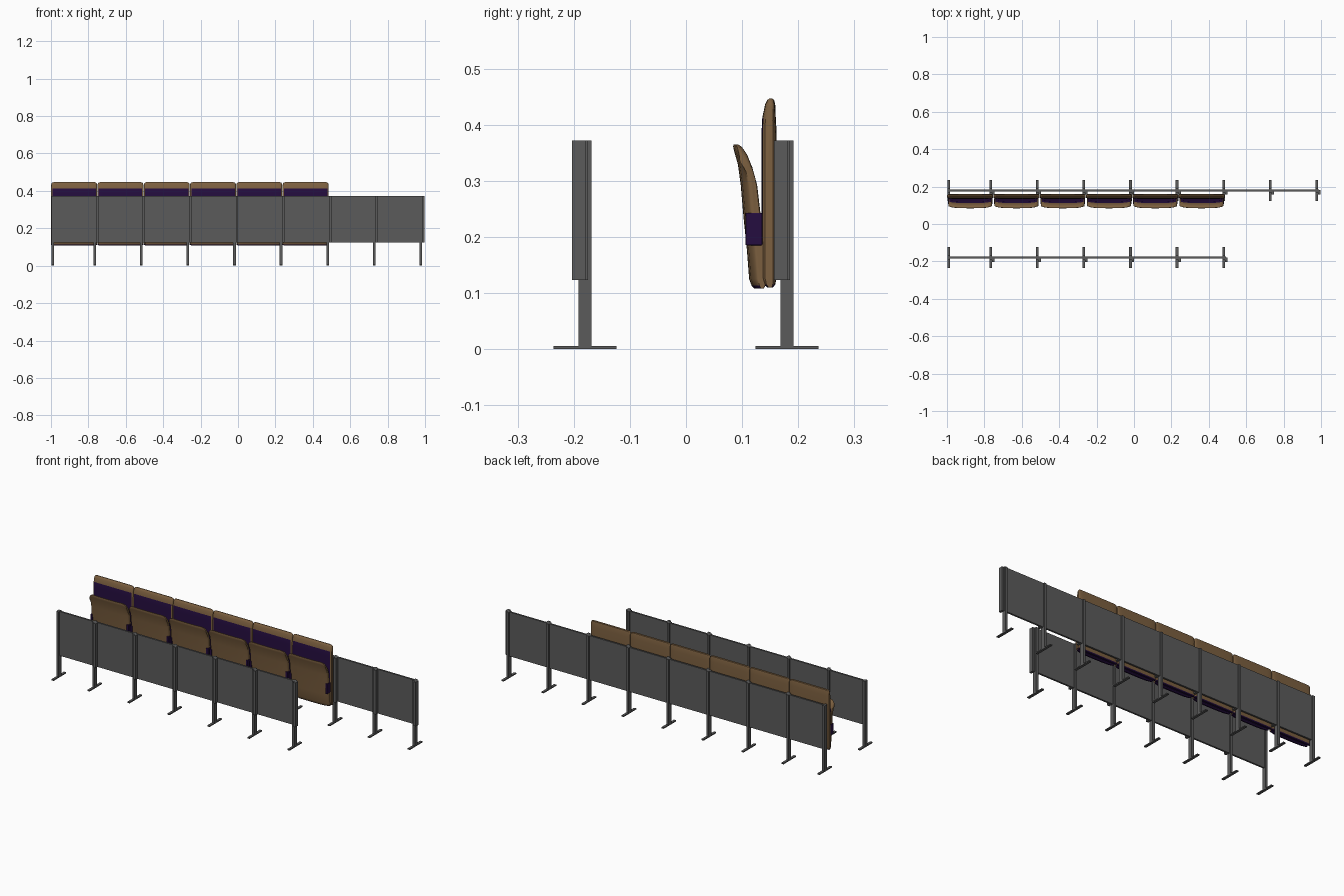
import bpy, bmesh, math

if "Cube" in bpy.data.objects:
    bpy.data.objects.remove(bpy.data.objects["Cube"])


def material(name, rgb):
    m = bpy.data.materials.new(name)
    m.diffuse_color = (*rgb, 1)
    m.use_nodes = True
    m.node_tree.nodes["Principled BSDF"].inputs["Base Color"].default_value = m.diffuse_color
    return m


GREY = material("dark_grey_metal", (0.105, 0.105, 0.105))
WOOD = material("brown_wood", (0.20, 0.115, 0.05))
PURPLE = material("purple_fabric", (0.018, 0.004, 0.05))


def finish(bm, name, mats, smooth=False, bevel=0):
    bmesh.ops.recalc_face_normals(bm, faces=bm.faces)
    me = bpy.data.meshes.new(name)
    bm.to_mesh(me)
    bm.free()
    ob = bpy.data.objects.new(name, me)
    bpy.context.collection.objects.link(ob)
    for m in mats:
        me.materials.append(m)
    if bevel:
        mod = ob.modifiers.new("bevel", 'BEVEL')
        mod.width = bevel
        mod.segments = 2
    if smooth:
        bpy.context.view_layer.objects.active = ob
        ob.select_set(True)
        bpy.ops.object.shade_smooth_by_angle(angle=math.radians(35))
        ob.select_set(False)
    return ob


def box(name, x, y, z, mat, bevel=0):
    bm = bmesh.new()
    bmesh.ops.create_cube(bm, size=1)
    for v in bm.verts:
        for i, (a, b) in enumerate((x, y, z)):
            v.co[i] = a if v.co[i] < 0 else b
    return finish(bm, name, [mat], bevel=bevel)


def slab(name, cx, half, line, bow, corner, fabric):
    """Loft a padded slab across x from a (y, z, half thickness) side line."""
    bm = bmesh.new()
    stations = [-1, -.985, -.95, -.88, -.75, -.5, 0, .5, .75, .88, .95, .985, 1]
    top = line[-1][1]
    rings = []
    for u in stations:
        a = abs(u)
        thick = 0.55 + 0.45 * math.sqrt(max(0, 1 - a ** 10))
        # rounded upper corners
        d = max(0, (a - 1) * half + corner)
        drop = corner - math.sqrt(max(0, corner ** 2 - d ** 2))
        pts = []
        for side in (-1, 1):
            row = line if side < 0 else line[::-1]
            for y, z, h in row:
                k = max(0, (z - top + 0.06) / 0.06)
                pts.append((cx + u * half, y + side * h * thick + bow * a ** 4, z - drop * k))
        rings.append([bm.verts.new(p) for p in pts])
    n = len(rings[0])
    for r, s in zip(rings, rings[1:]):
        for i in range(n):
            j = (i + 1) % n
            bm.faces.new((r[i], r[j], s[j], s[i]))
    bm.faces.new(rings[0])
    bm.faces.new(rings[-1])
    bmesh.ops.recalc_face_normals(bm, faces=bm.faces)
    for f in bm.faces:
        c = f.calc_center_median()
        if fabric(f.normal, c.z, abs(c.x - cx) / half):
            f.material_index = 1
    return finish(bm, name, [WOOD, PURPLE], smooth=True)


# Panelled partition rows: back row of eight bays, front row of six
PITCH = 0.249
for row, yc, bays in (("back", 0.18, 8), ("front", -0.18, 6)):
    legs = [-0.99] + [-0.766 + PITCH * i for i in range(bays)]
    for i, x in enumerate(legs):
        box(f"{row}_leg", (x - .007, x + .007), (yc - .012, yc + .012), (0, .372), GREY)
        box(f"{row}_foot", (x - .007, x + .007), (yc - .056, yc + .056), (0, .006), GREY)
        if i:
            box(f"{row}_post_cap", (x + .007, x + .02), (yc - .023, yc + .001), (.123, .372), GREY)
            start = -0.998 if i == 1 else legs[i - 1] + .012
            box(f"{row}_panel", (start, x + .012), (yc - .005, yc + .005), (.123, .372), GREY)

# Side lines: backrest (upright) and folded seat (leaning forward, curled lip)
BACK = [(.150, .110, .005), (.149, .115, .010), (.148, .128, .0135), (.148, .25, .0135),
        (.148, .385, .0135), (.148, .413, .012), (.150, .436, .009), (.151, .444, .006),
        (.151, .447, .002)]
SEAT = [(.126, .108, .004), (.126, .113, .009), (.124, .125, .0115), (.121, .177, .0125),
        (.115, .235, .0125), (.109, .293, .0115), (.102, .329, .0095), (.095, .350, .0085),
        (.090, .361, .006), (.087, .365, .002)]


def back_fabric(n, z, u):
    return (n.y < -.5 and z < .414 and u < .955) or z < .118


def seat_fabric(n, z, u):
    return (n.y > .5 and z < .33 and u < .92) or z < .117


# Six tip-up chairs
for i in range(6):
    cx = -0.876 + 0.2475 * i
    slab("backrest", cx, .1225, BACK, 0, .014, back_fabric)
    slab("folded_seat", cx, .117, SEAT, .010, .03, seat_fabric)
    # fabric covered hinge blocks on both sides of the seat
    for s in (-1, 1):
        x = cx + s * .113
        box("seat_hinge_block", (x - .006, x + .006), (.106, .136), (.185, .243), PURPLE, .002)
